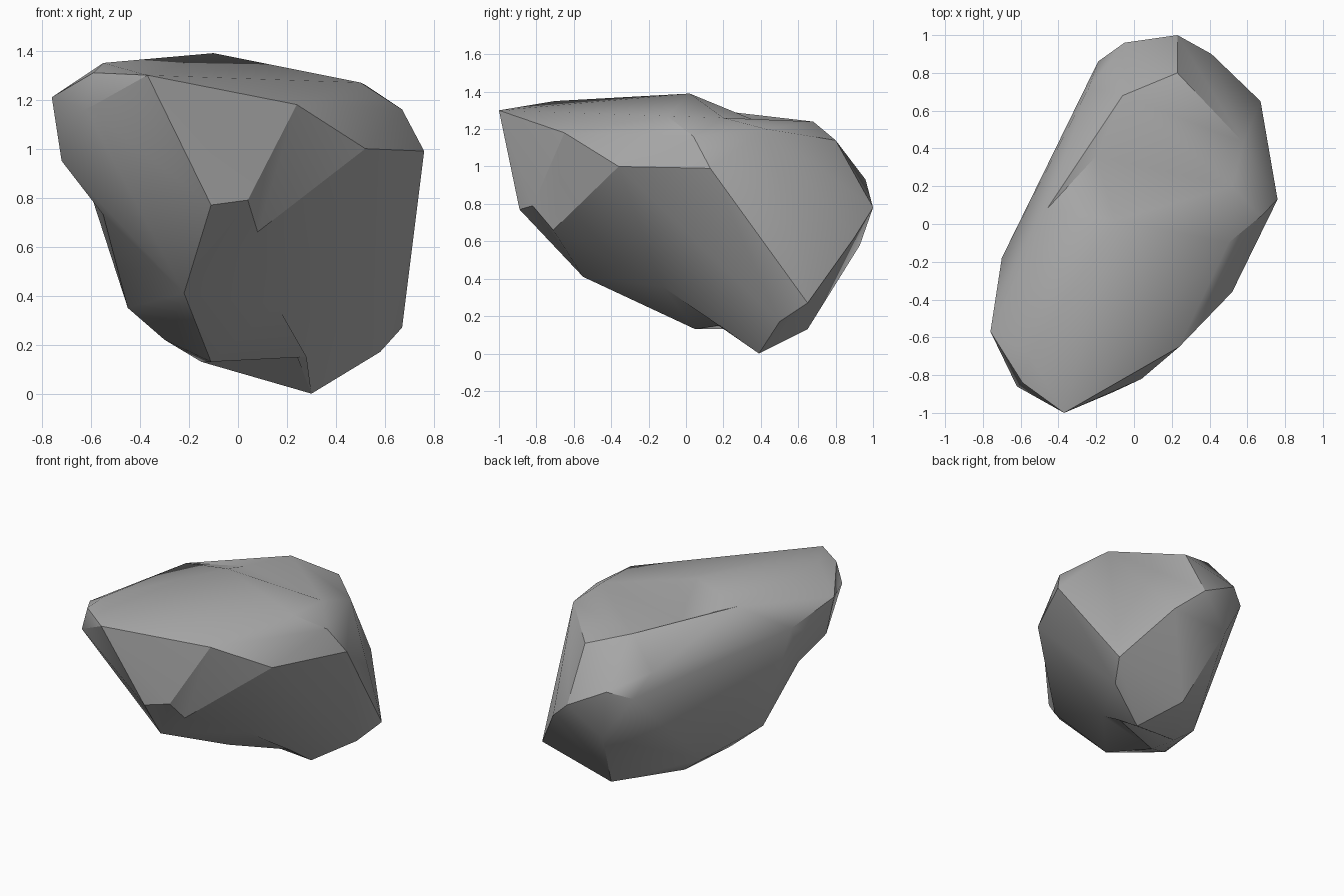
import bpy
import bmesh

# Remove the default object
default_cube = bpy.data.objects.get("Cube")
if default_cube:
    bpy.data.objects.remove(default_cube, do_unlink=True)


def make_material(name, rgb):
    """One flat colour for viewport and render."""
    material = bpy.data.materials.new(name)
    material.use_nodes = True
    colour = (*rgb, 1)
    material.diffuse_color = colour
    shader = material.node_tree.nodes["Principled BSDF"]
    shader.inputs["Base Color"].default_value = colour
    shader.inputs["Roughness"].default_value = 0.9
    return material


def chip(bm, corners, name, bottom, ring):
    """Fan faces to a sunken bottom in place of those within the ring.

    A ring of two corners takes the faces on both sides of their edge."""
    ring_verts = {corners[n] for n in ring.split()}
    needed = min(3, len(ring_verts))
    chipped = {f for f in bm.faces
               if len(ring_verts.intersection(f.verts)) >= needed}
    rim = [e for e in bm.edges
           if sum(f in chipped for f in e.link_faces) == 1]
    bmesh.ops.delete(bm, geom=list(chipped), context="FACES_ONLY")
    bare = [e for e in bm.edges if not e.link_faces and e not in rim]
    bmesh.ops.delete(bm, geom=bare, context="EDGES")
    corners[name] = bm.verts.new(bottom)
    for edge in rim:
        bm.faces.new((*edge.verts, corners[name]))


# Corners of the boulder, region by region
points = {
    # front nose
    "tip": (-.37, -1, 1.3), "cheek": (-.62, -.86, 1.16),
    "brow": (-.59, -.84, 1.31), "chin": (-.11, -.89, .77),
    "lip": (.04, -.82, .79), "ledge": (.24, -.65, 1.18),
    # crown
    "forehead": (-.55, -.7, 1.35), "peak": (-.1, .02, 1.39),
    "ridge": (-.46, .08, 1.31), "shoulder": (.5, -.1, 1.27),
    "saddle": (.52, .2, 1.26), "nape": (-.06, .68, 1.24),
    # left flank
    "flank_front": (.52, -.36, 1), "flank_top": (.67, .04, 1.16),
    "flank_point": (.76, .13, .99), "flank_back": (.58, .43, 1.2),
    "flank_mid": (.7, .26, .72), "flank_low": (.69, .4, .58),
    "flank_base": (.67, .65, .27),
    # back
    "back_top": (.23, .8, 1.14), "back_right": (-.05, .96, .93),
    "back_point": (.23, 1, .78), "back_left": (.41, .9, .62),
    "back_low": (0, .93, .58), "back_side": (-.19, .86, .88),
    "ridge_end": (-.24, .72, 1.03),
    # right flank
    "jowl": (-.76, -.57, 1.21), "side": (-.7, -.18, 1.12),
    "side_front": (-.72, -.54, .95), "side_low": (-.45, -.22, .35),
    # underside
    "foot": (.3, .39, 0), "heel": (.58, .5, .17), "base_back": (.13, .65, .13),
    "base_right": (-.3, .25, .25), "base_mid": (-.15, .23, .13),
    "base_side": (-.3, -.05, .22), "keel": (-.11, .05, .13),
    "throat": (-.22, -.55, .41),
}

# Wrap the corners in a faceted shell
bm = bmesh.new()
corners = {name: bm.verts.new(place) for name, place in points.items()}
bmesh.ops.convex_hull(bm, input=bm.verts)

# Chips: belly, the step behind it, front hollow, crown and right cheek
chip(bm, corners, "belly", (.16, -.13, .36),
     "throat keel foot heel flank_front lip")
chip(bm, corners, "step", (.28, .18, .15), "keel foot belly base_mid")
chip(bm, corners, "hollow", (.08, -.71, .66),
     "ledge lip flank_front belly throat")
chip(bm, corners, "dip", (-.2, .36, 1.25), "peak nape")
chip(bm, corners, "dimple", (-.55, -.47, .73), "side_front side_low")

# Drop corners that ended up inside the shell
bmesh.ops.delete(bm, geom=[v for v in bm.verts if not v.link_faces],
                 context="VERTS")
bmesh.ops.recalc_face_normals(bm, faces=bm.faces)
mesh = bpy.data.meshes.new("boulder")
bm.to_mesh(mesh)
bm.free()
boulder = bpy.data.objects.new("boulder", mesh)
bpy.context.collection.objects.link(boulder)
mesh.materials.append(make_material("stone grey", (.4, .4, .4)))

# Soft shading on shallow creases, crisp on steep ones
bpy.context.view_layer.objects.active = boulder
boulder.select_set(True)
bpy.ops.object.shade_smooth_by_angle()
